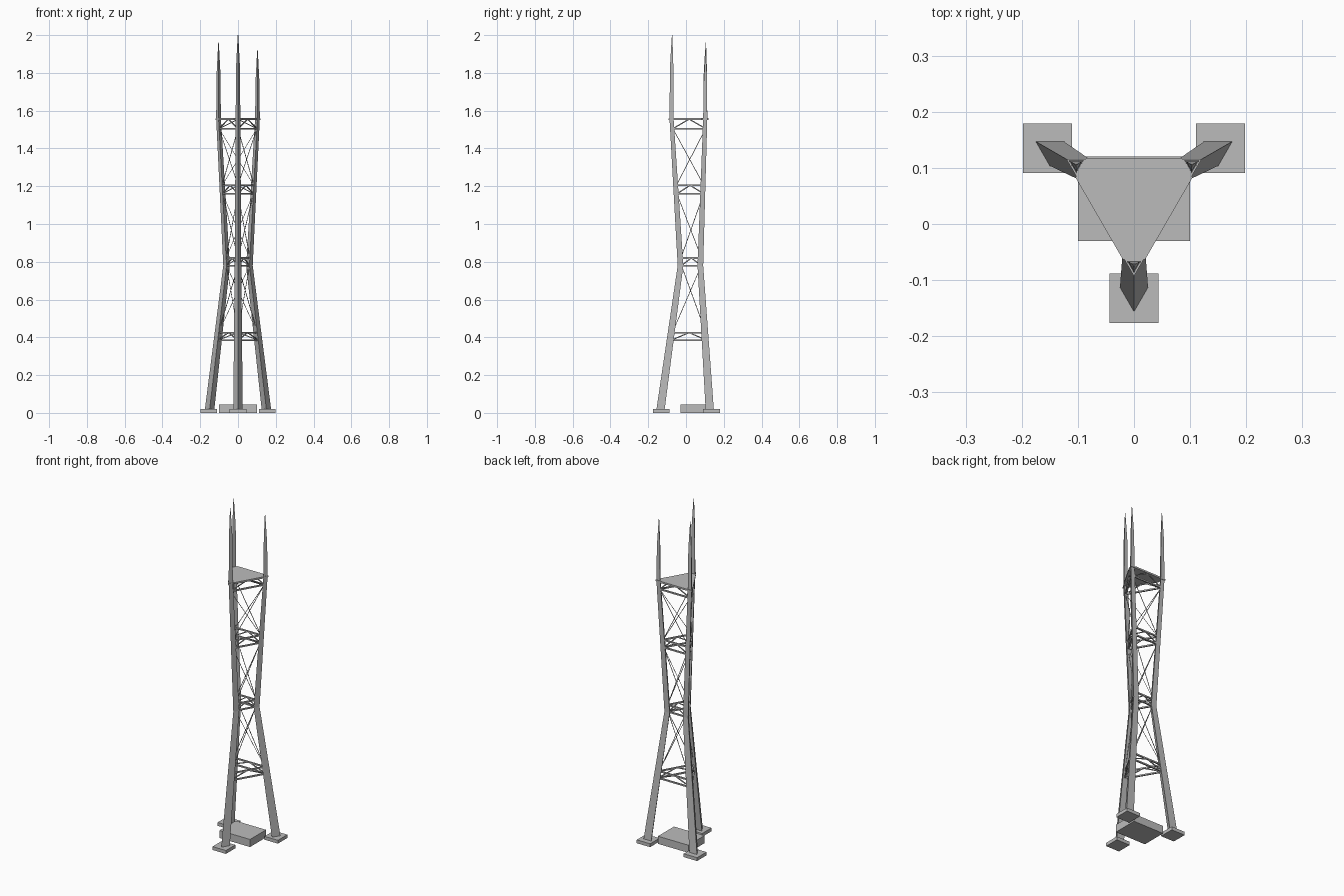
import bpy
from math import cos, sin, radians
from mathutils import Vector

cube = bpy.data.objects.get("Cube")
if cube:
    bpy.data.objects.remove(cube)

grey = bpy.data.materials.new("concrete grey")
grey.use_nodes = True
COLOR = (0.5, 0.5, 0.5, 1)
grey.diffuse_color = COLOR
grey.node_tree.nodes["Principled BSDF"].inputs["Base Color"].default_value = COLOR

CENTRE = Vector((0, 0.046, 0))
ANGLES = {"front": 270, "left": 30, "right": 150}
TIPS = {"front": 2.0, "left": 1.92, "right": 1.96}
# Leg profile: height, distance from the tower axis, section radius
PROFILE = [(0.015, 0.174, 0.029), (0.78, 0.070, 0.020), (1.56, 0.119, 0.0145)]


def make(name, verts, faces):
    mesh = bpy.data.meshes.new(name)
    mesh.from_pydata(verts, [], faces)
    mesh.materials.append(grey)
    ob = bpy.data.objects.new(name, mesh)
    bpy.context.collection.objects.link(ob)
    return ob


def loft(name, rings):
    """Skin a closed solid through rings listed from bottom to top."""
    n = len(rings[0])
    faces = [list(range(n))[::-1], list(range(n * (len(rings) - 1), n * len(rings)))]
    for k in range(len(rings) - 1):
        for i in range(n):
            j = (i + 1) % n
            faces.append([k * n + i, k * n + j, (k + 1) * n + j, (k + 1) * n + i])
    return make(name, [p for ring in rings for p in ring], faces)


def polar(angle, dist, z):
    a = radians(angle)
    return CENTRE + Vector((dist * cos(a), dist * sin(a), z))


def triangle(angle, dist, z, r):
    """Triangular section with one corner pointing away from the axis."""
    mid = polar(angle, dist, z)
    return [mid + Vector((r * cos(radians(angle + t)), r * sin(radians(angle + t)), 0))
            for t in (0, 120, 240)]


def slab(name, centre, size, height):
    x, y = centre
    w, d = size[0] / 2, size[1] / 2
    loft(name, [[(x - w, y - d, z), (x + w, y - d, z), (x + w, y + d, z), (x - w, y + d, z)]
                for z in (0, height)])


def axis_distance(z):
    for (z0, d0, _), (z1, d1, _) in zip(PROFILE, PROFILE[1:]):
        if z <= z1:
            return d0 + (d1 - d0) * (z - z0) / (z1 - z0)
    return PROFILE[-1][1]


def bars(name, segments, half):
    """Square bars along each segment, joined in one object."""
    verts, faces = [], []
    for a, b in segments:
        along = (b - a).normalized()
        side = along.cross(Vector((0, 0, 1))).normalized() * half
        up = side.cross(along).normalized() * half
        k = len(verts)
        for p in (a, b):
            verts += [p - side - up, p + side - up, p + side + up, p - side + up]
        faces += [[k + 3, k + 2, k + 1, k], [k + 4, k + 5, k + 6, k + 7]]
        for i in range(4):
            j = (i + 1) % 4
            faces.append([k + i, k + j, k + 4 + j, k + 4 + i])
    make(name, verts, faces)


# Legs with footings, masts and collars
top_z, top_d, top_r = PROFILE[-1]
for side, angle in ANGLES.items():
    loft(side + "_leg", [triangle(angle, d, z, r) for z, d, r in PROFILE])
    tip = TIPS[side]
    mast = [(top_z, top_r), (tip - 0.16, 0.0115), (tip - 0.05, 0.005), (tip, 0.0015)]
    loft(side + "_mast", [triangle(angle, top_d, z, r) for z, r in mast])
    loft(side + "_collar", [triangle(angle, top_d, z, 0.02) for z in (1.551, 1.559)])
    foot = polar(angle, 0.178, 0)
    slab(side + "_footing", (foot.x, foot.y), (0.088, 0.088), 0.02)

# Base building
slab("base_building", (0, 0.045), (0.2, 0.15), 0.045)

# Top platform: a triangle with cut corners
rings = []
for z in (1.55, 1.56):
    ring = []
    for angle in (30, 150, 270):
        mid, across = polar(angle, 0.109, z), radians(angle + 90)
        offset = Vector((cos(across), sin(across), 0)) * 0.02
        ring += [mid - offset, mid + offset]
    rings.append(ring)
loft("top_platform", rings)

# Trusses between the legs, with a peaked brace on every side
LEVELS = [(0.385, 0.425), (0.78, 0.82), (1.16, 1.205), (1.505, 1.555)]
SIDES = [(30, 150), (150, 270), (270, 30)]


def corner(angle, z):
    return polar(angle, axis_distance(z), z)


rails, struts, cables = [], [], []
for a, b in SIDES:
    for low, high in LEVELS:
        rails += [(corner(a, z), corner(b, z)) for z in (low, high)]
        peak = (corner(a, high) + corner(b, high)) / 2
        struts += [(corner(a, low), peak), (peak, corner(b, low))]
    # Crossed cables between one truss and the next
    for (_, start), (end, _) in zip(LEVELS, LEVELS[1:]):
        cables += [(corner(a, start), corner(b, end)), (corner(b, start), corner(a, end))]
bars("truss_rails", rails, 0.004)
bars("truss_struts", struts, 0.0025)
bars("cross_cables", cables, 0.0013)
